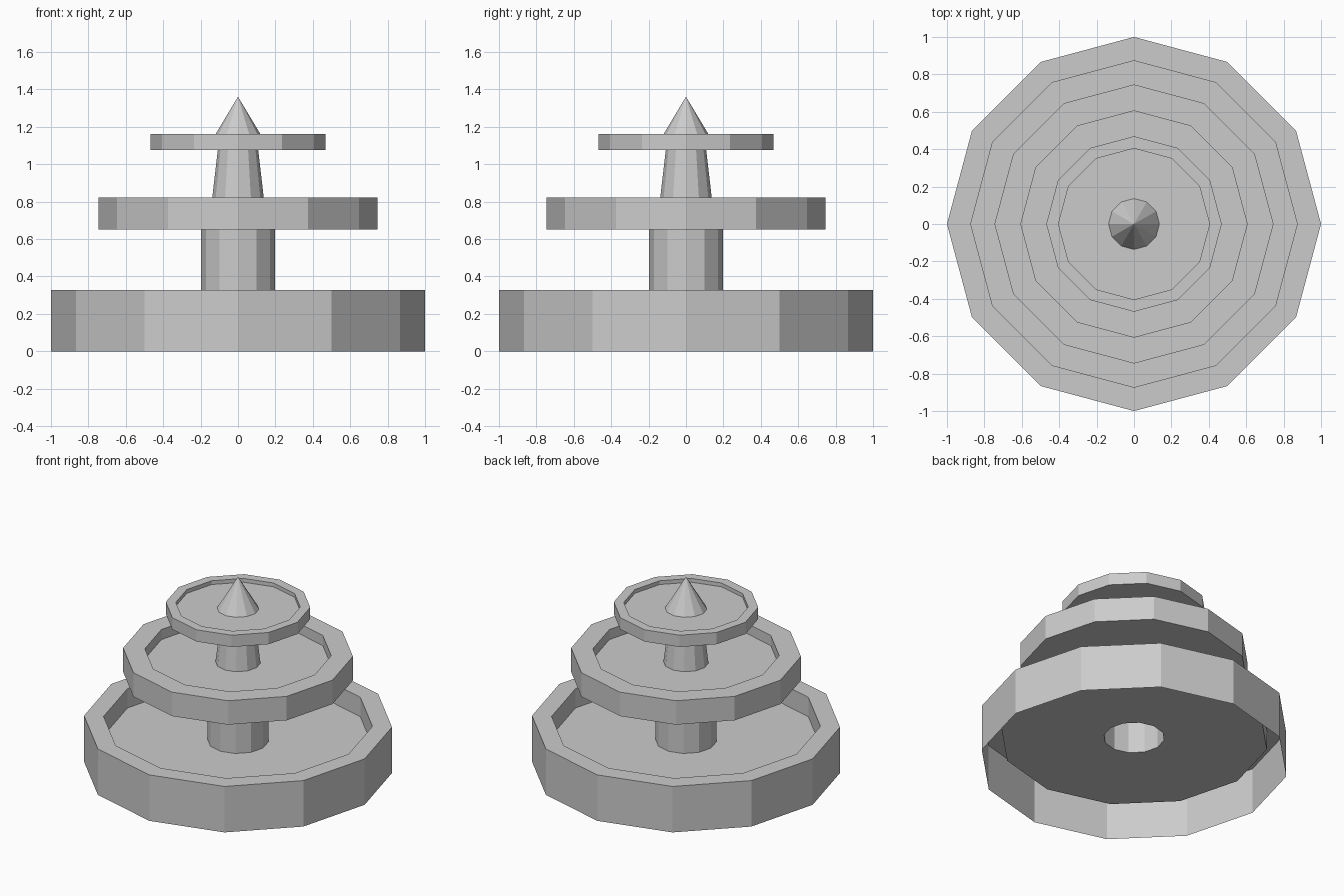
import bpy
import math

if "Cube" in bpy.data.objects:
    bpy.data.objects.remove(bpy.data.objects["Cube"])

SIDES = 12


def lathe(name, profile):
    """Turn a (radius, height) profile into a flat-shaded 12-sided surface."""
    verts, faces, rings = [], [], []
    for r, z in profile:
        start = len(verts)
        count = 1 if r == 0 else SIDES
        for i in range(count):
            a = 2 * math.pi * i / SIDES
            verts.append((r * math.cos(a), r * math.sin(a), z))
        rings.append([start + i % count for i in range(SIDES)])
    for low, high in zip(rings, rings[1:]):
        for i in range(SIDES):
            j = (i + 1) % SIDES
            quad = [low[i], low[j], high[j], high[i]]
            faces.append(list(dict.fromkeys(quad)))  # triangles at the tip
    mesh = bpy.data.meshes.new(name)
    mesh.from_pydata(verts, [], faces)
    mesh.update()
    obj = bpy.data.objects.new(name, mesh)
    bpy.context.collection.objects.link(obj)
    return obj


def basin(name, outer, inner, bottom, top, floor, stem_above, stem_below=None):
    """Basin with a flat rim and sunken floor; floor is pierced by the stem."""
    profile = [(outer, bottom), (outer, top), (inner, top),
               (inner, floor), (stem_above, floor)]
    if stem_below is not None:
        profile.insert(0, (stem_below, bottom))  # underside
    return lathe(name, profile)


# Three stacked basins; the lowest is open underneath
basin("lower_basin", 1.0, 0.873, 0.0, 0.328, 0.19, 0.197)
basin("middle_basin", 0.746, 0.605, 0.651, 0.822, 0.75, 0.146, 0.197)
basin("upper_basin", 0.469, 0.404, 1.077, 1.161, 1.134, 0.136, 0.108)

# Hollow columns between the basins
lathe("lower_column", [(0.197, 0.19), (0.197, 0.651)])
lathe("upper_column", [(0.146, 0.75), (0.108, 1.077)])

# Pointed cone on top
lathe("top_cone", [(0.136, 1.134), (0, 1.361)])
